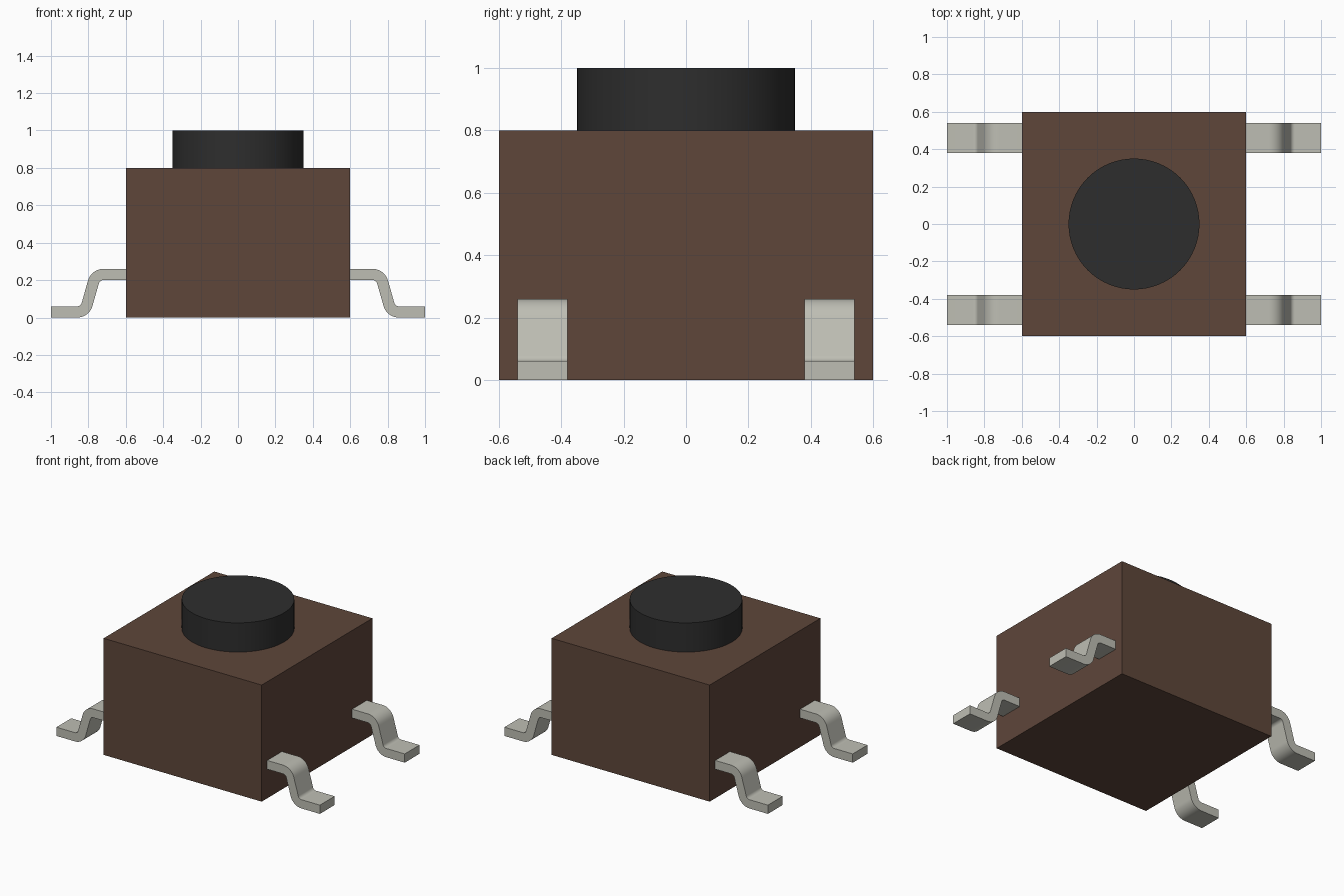
import bpy, bmesh, math
from mathutils import Vector

cube = bpy.data.objects.get("Cube")
if cube:
    bpy.data.objects.remove(cube, do_unlink=True)


def material(name, rgb):
    mat = bpy.data.materials.new(name)
    mat.use_nodes = True
    colour = (*rgb, 1)
    mat.diffuse_color = colour
    mat.node_tree.nodes["Principled BSDF"].inputs["Base Color"].default_value = colour
    return mat


brown = material("brown plastic", (0.112, 0.061, 0.042))
black = material("black plastic", (0.027, 0.027, 0.027))
metal = material("pale metal", (0.515, 0.515, 0.456))


def finish(name, bm, mat, smooth=False):
    bmesh.ops.recalc_face_normals(bm, faces=bm.faces)
    mesh = bpy.data.meshes.new(name)
    bm.to_mesh(mesh)
    bm.free()
    mesh.materials.append(mat)
    obj = bpy.data.objects.new(name, mesh)
    bpy.context.collection.objects.link(obj)
    if smooth:
        bpy.ops.object.select_all(action="DESELECT")
        obj.select_set(True)
        bpy.context.view_layer.objects.active = obj
        bpy.ops.object.shade_smooth_by_angle(angle=math.radians(35))
    return obj


# Square housing
bm = bmesh.new()
bmesh.ops.create_cube(bm, size=1)
bmesh.ops.scale(bm, vec=(1.2, 1.2, 0.8), verts=bm.verts)
bmesh.ops.translate(bm, vec=(0, 0, 0.4), verts=bm.verts)
finish("housing", bm, brown)

# Round push button
bm = bmesh.new()
bmesh.ops.create_cone(bm, cap_ends=True, segments=64, radius1=0.35, radius2=0.35, depth=0.2)
bmesh.ops.translate(bm, vec=(0, 0, 0.9), verts=bm.verts)
finish("button", bm, black, smooth=True)

# Bent lead profile: two arcs of constant thickness joined by a tangent slope
THICK, RADIUS, STEPS = 0.06, 0.055, 10
upper = Vector((0.72, 0.26 - THICK / 2 - RADIUS))
lower = Vector((0.86, THICK / 2 + RADIUS))
span = lower - upper
turn = math.asin(2 * RADIUS / span.length) - math.atan2(span.y, span.x)


def lead_edge(offset):
    """One side of the strip, offset from its centre line."""
    points = [Vector((0.58, 0.26 - THICK / 2 + offset))]
    for centre, r, side, order in ((upper, RADIUS + offset, 1, 1), (lower, RADIUS - offset, -1, -1)):
        for i in range(STEPS + 1)[::order]:
            a = turn * i / STEPS
            points.append(centre + side * r * Vector((math.sin(a), math.cos(a))))
    points.append(Vector((1.0, THICK / 2 + offset)))
    return points


def lead(name, sx, sy):
    bm = bmesh.new()
    top, bottom = lead_edge(THICK / 2), lead_edge(-THICK / 2)
    outline = top + bottom[::-1]
    face = bm.faces.new([bm.verts.new((sx * p.x, sy * 0.38, p.y)) for p in outline])
    result = bmesh.ops.extrude_face_region(bm, geom=[face], use_keep_orig=True)
    moved = [v for v in result["geom"] if isinstance(v, bmesh.types.BMVert)]
    bmesh.ops.translate(bm, vec=(0, sy * 0.16, 0), verts=moved)
    finish(name, bm, metal, smooth=True)


# Four leads, a pair on each side
for sx, side in ((1, "left"), (-1, "right")):
    for sy, end in ((-1, "front"), (1, "back")):
        lead(f"{end}_{side}_lead", sx, sy)
